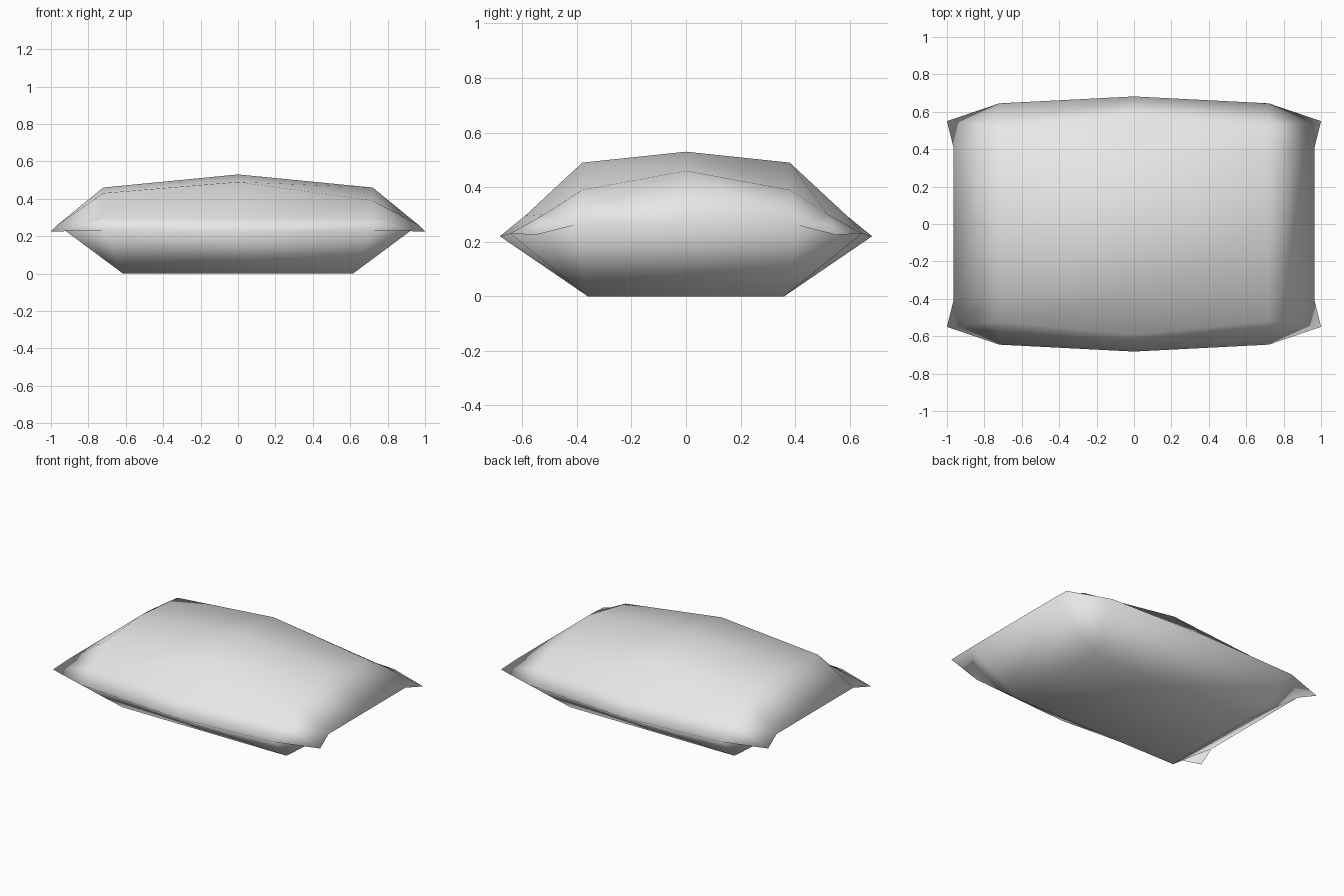
import bpy, bmesh

if "Cube" in bpy.data.objects:
    bpy.data.objects.remove(bpy.data.objects["Cube"])

# Cushion fabric colour
fabric = bpy.data.materials.new("light_grey_fabric")
fabric.diffuse_color = (0.8, 0.8, 0.8, 1)
fabric.use_nodes = True
fabric.node_tree.nodes["Principled BSDF"].inputs["Base Color"].default_value = fabric.diffuse_color

# Key points of one quarter of the cushion
points = {
    # puffed top
    "crown": (0, 0, 0.53), "top_side": (0.72, 0, 0.46),
    "top_end": (0, 0.38, 0.49), "top_corner": (0.72, 0.38, 0.39),
    # fold just above the long seams
    "fold_mid": (0, 0.59, 0.295), "fold_corner": (0.72, 0.52, 0.30),
    # seam with pinched corner tips
    "seam_mid": (0, 0.682, 0.22), "seam_end": (0.72, 0.645, 0.23),
    "tip": (1, 0.55, 0.225), "seam_notch": (0.965, 0.41, 0.26),
    "seam_side": (0.965, 0, 0.26),
    # flat underside
    "base": (0, 0, 0), "base_side": (0.615, 0, 0),
    "base_end": (0, 0.36, 0), "base_corner": (0.615, 0.36, 0),
}
faces = [
    # top panel
    "crown top_side top_corner top_end",
    "top_end top_corner fold_corner fold_mid",
    "fold_mid fold_corner seam_end seam_mid",
    "top_side seam_side seam_notch top_corner",
    "top_corner seam_notch fold_corner",
    "fold_corner seam_notch tip",
    "fold_corner tip seam_end",
    # bottom panel
    "base base_end base_corner base_side",
    "base_end seam_mid seam_end base_corner",
    "base_side base_corner seam_notch seam_side",
    "base_corner seam_end seam_notch",
    "seam_end tip seam_notch",
]

# Mirror the quarter into all four quadrants and weld it
bm = bmesh.new()
for sx in (1, -1):
    for sy in (1, -1):
        verts = {}
        for name, (x, y, z) in points.items():
            # the left top corners are a little fuller
            if name == "top_corner" and sx < 0:
                z += 0.04
            verts[name] = bm.verts.new((sx * x, sy * y, z))
        for face in faces:
            loop = [verts[n] for n in face.split()]
            bm.faces.new(loop if sx * sy > 0 else loop[::-1])
bmesh.ops.remove_doubles(bm, verts=bm.verts, dist=0.0005)
bmesh.ops.recalc_face_normals(bm, faces=bm.faces)
for f in bm.faces:
    f.smooth = True

mesh = bpy.data.meshes.new("cushion")
bm.to_mesh(mesh)
bm.free()
mesh.materials.append(fabric)
cushion = bpy.data.objects.new("cushion", mesh)
bpy.context.collection.objects.link(cushion)
